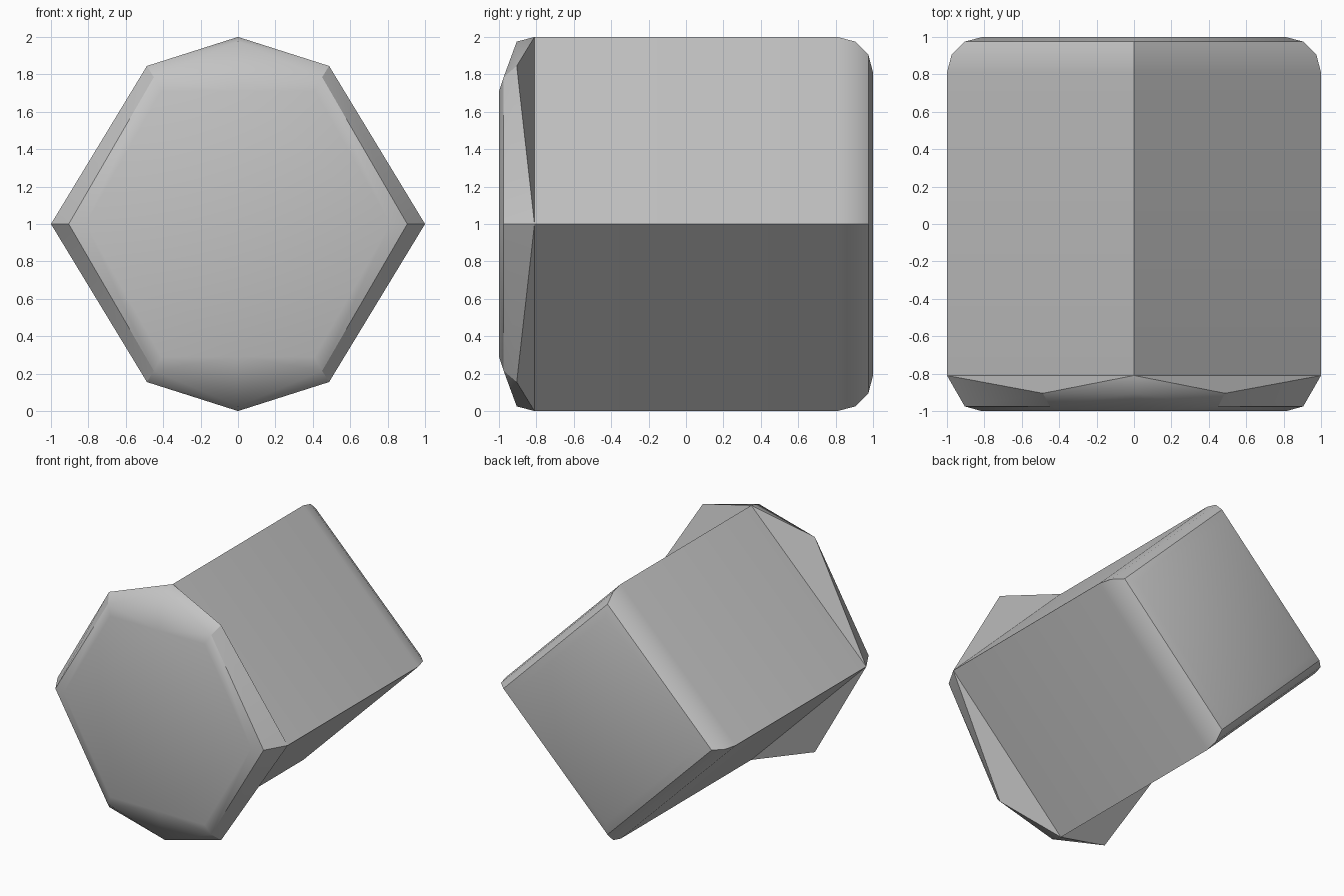
import bpy
import bmesh

cube = bpy.data.objects.get("Cube")
if cube:
    bpy.data.objects.remove(cube, do_unlink=True)

stone = bpy.data.materials.new("stone grey")
stone.use_nodes = True
stone.diffuse_color = (0.55, 0.55, 0.55, 1)
bsdf = stone.node_tree.nodes["Principled BSDF"]
bsdf.inputs["Base Color"].default_value = (0.55, 0.55, 0.55, 1)
bsdf.inputs["Roughness"].default_value = 0.6

bm = bmesh.new()


def diamond(y, s):
    """Four corners: top, left, bottom, right."""
    return [bm.verts.new((x * s, y, 1 + z * s))
            for x, z in ((0, 1), (1, 0), (0, -1), (-1, 0))]


def shoulders(x, y, z):
    """Four corners lying between those of a diamond."""
    return [bm.verts.new((sx * x, y, 1 + sz * z))
            for sx, sz in ((1, 1), (1, -1), (-1, -1), (-1, 1))]


def tips(top, side):
    """Top and side tips, each (y, reach), mirrored both ways."""
    return [bm.verts.new((x * r, y, 1 + z * r)) for x, z, (y, r) in
            ((0, 1, top), (1, 0, side), (0, -1, top), (-1, 0, side))]


# Diamond body with a rounded rear rim
rings = [diamond(y, s) for y, s in
         ((-0.81, 1), (0.81, 1), (0.905, 0.975), (0.975, 0.905), (1, 0.81))]
for a, b in zip(rings, rings[1:]):
    for i in range(4):
        j = (i + 1) % 4
        bm.faces.new((a[i], a[j], b[j], b[i]))
bm.faces.new(rings[-1])

# Flared octagonal front: tips alternate with shoulders
front_tips = [rings[0],
              tips((-0.905, 0.975), (-0.975, 0.905)),
              tips((-1, 0.71), (-1, 0.815))]
front_shoulders = [shoulders(0.487, -0.905, 0.845),
                   shoulders(0.45, -0.975, 0.785),
                   shoulders(0.41, -1, 0.71)]

# Flaps joining the flare to the body
for i in range(4):
    bm.faces.new((rings[0][i], front_shoulders[0][i], rings[0][(i + 1) % 4]))

# Bevelled front rim
for k in range(2):
    t, u = front_tips[k], front_tips[k + 1]
    s, v = front_shoulders[k], front_shoulders[k + 1]
    for i in range(4):
        for j in (i, (i + 1) % 4):
            bm.faces.new((t[j], s[i], u[j]))
            bm.faces.new((s[i], v[i], u[j]))

# Flat front cap
bm.faces.new([p for pair in zip(front_tips[2], front_shoulders[2]) for p in pair])

bmesh.ops.recalc_face_normals(bm, faces=bm.faces[:])
mesh = bpy.data.meshes.new("faceted_block")
bm.to_mesh(mesh)
bm.free()
mesh.materials.append(stone)
block = bpy.data.objects.new("faceted_block", mesh)
bpy.context.scene.collection.objects.link(block)

# Smooth the rims while keeping hard edges
bpy.ops.object.select_all(action="DESELECT")
block.select_set(True)
bpy.context.view_layer.objects.active = block
bpy.ops.object.shade_smooth_by_angle(angle=0.5236)
